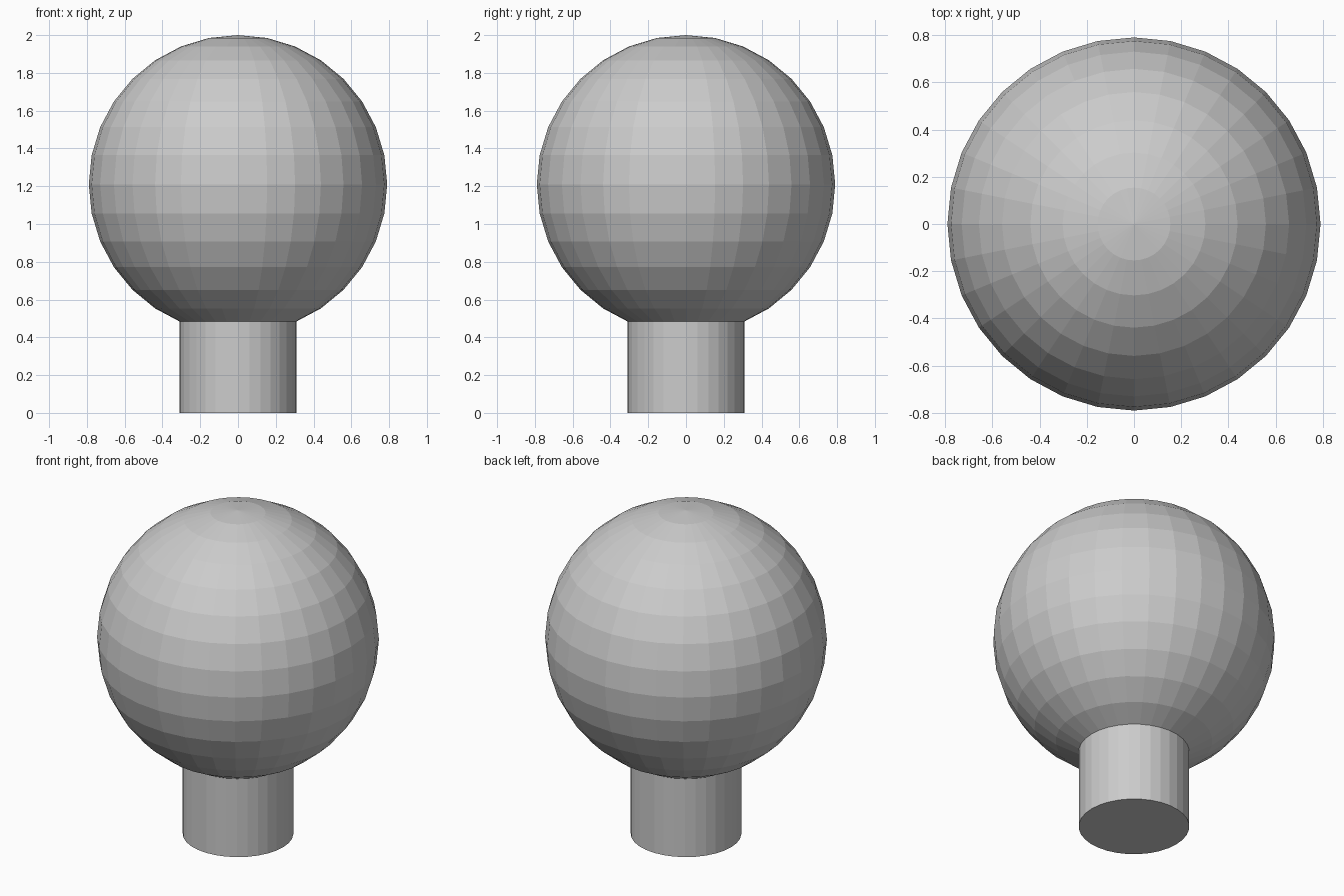
import bpy

if "Cube" in bpy.data.objects:
    bpy.data.objects.remove(bpy.data.objects["Cube"])

# Neck: short cylinder that runs a little way into the ball
NECK_RADIUS, NECK_TOP = 0.31, 0.6
bpy.ops.mesh.primitive_cylinder_add(vertices=32, radius=NECK_RADIUS, depth=NECK_TOP,
                                    location=(0, 0, NECK_TOP / 2))
bpy.context.object.name = "neck"

# Ball: flat-faced globe, its top at z = 2
BALL_RADIUS = 0.79
bpy.ops.mesh.primitive_uv_sphere_add(segments=32, ring_count=16, radius=BALL_RADIUS,
                                     location=(0, 0, 2 - BALL_RADIUS))
bpy.context.object.name = "ball"
